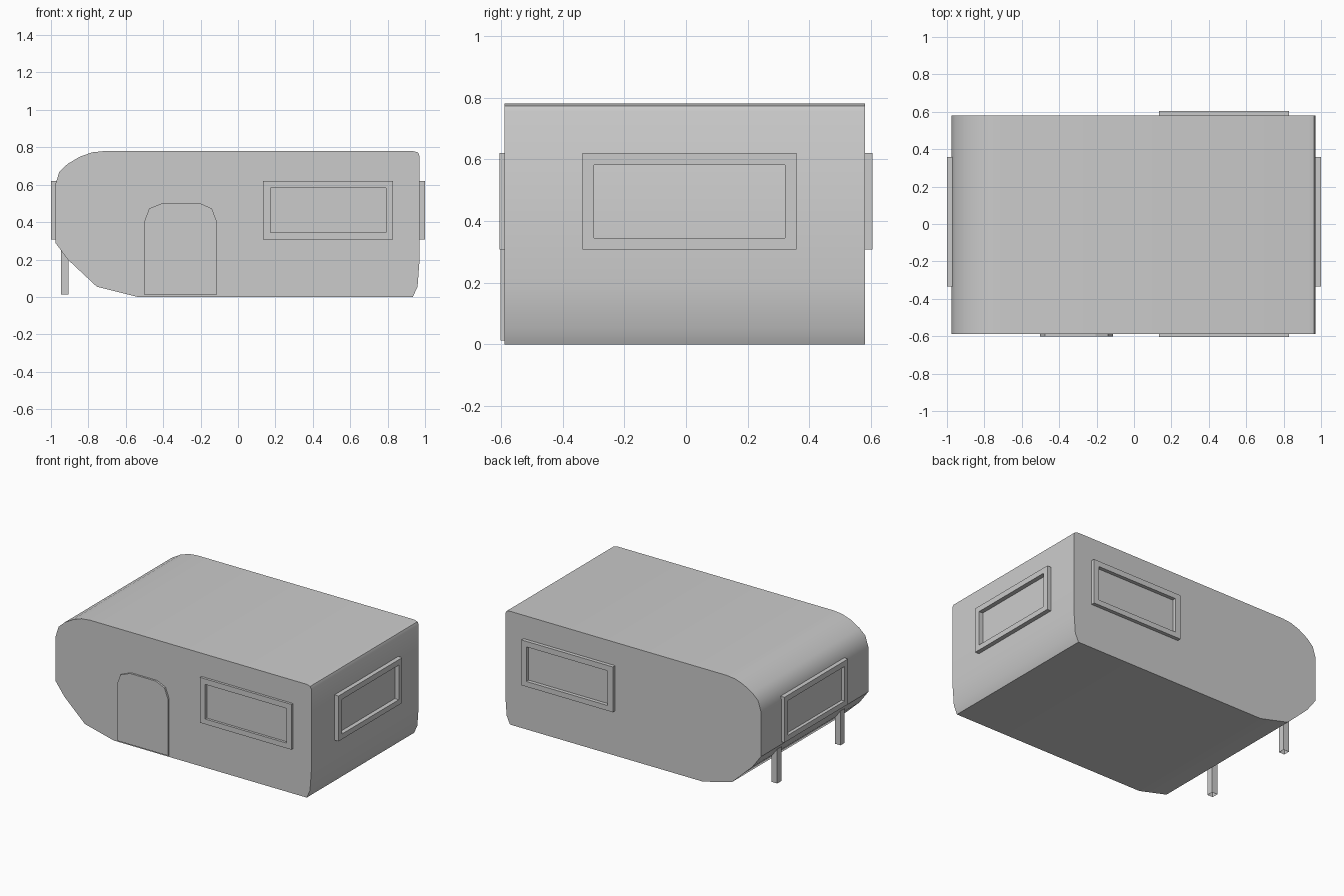
import bpy, bmesh

if "Cube" in bpy.data.objects:
    bpy.data.objects.remove(bpy.data.objects["Cube"])


def make_object(name, bm, smooth=False):
    bmesh.ops.recalc_face_normals(bm, faces=bm.faces)
    mesh = bpy.data.meshes.new(name)
    bm.to_mesh(mesh)
    bm.free()
    obj = bpy.data.objects.new(name, mesh)
    bpy.context.collection.objects.link(obj)
    if smooth:
        bpy.ops.object.select_all(action='DESELECT')
        obj.select_set(True)
        bpy.context.view_layer.objects.active = obj
        bpy.ops.object.shade_smooth_by_angle(angle=0.6)
    return obj


def extrude_profile(name, profile, y0, y1, smooth=False):
    """Extrude an (x, z) outline from y0 to y1."""
    bm = bmesh.new()
    a = [bm.verts.new((x, y0, z)) for x, z in profile]
    b = [bm.verts.new((x, y1, z)) for x, z in profile]
    n = len(a)
    bm.faces.new(a)
    bm.faces.new(b[::-1])
    for i in range(n):
        j = (i + 1) % n
        bm.faces.new((a[i], b[i], b[j], a[j]))
    return make_object(name, bm, smooth)


def window_frame(name, outer, inner, d0, d1, axis):
    """Rectangular ring; outer/inner are (u0, u1, z0, z1), depth runs d0 to d1."""
    bm = bmesh.new()
    rings = []
    for d in (d0, d1):
        for u0, u1, z0, z1 in (outer, inner):
            corners = [(u0, z0), (u1, z0), (u1, z1), (u0, z1)]
            rings.append([bm.verts.new((u, d, z) if axis == 'y' else (d, u, z))
                          for u, z in corners])
    back_out, back_in, front_out, front_in = rings
    loops = (back_out, front_out, front_in, back_in)
    for k in range(4):
        p, q = loops[k], loops[(k + 1) % 4]
        for i in range(4):
            j = (i + 1) % 4
            bm.faces.new((p[i], p[j], q[j], q[i]))
    return make_object(name, bm)


# Cabin shell
body = [(-0.535, 0.0), (0.935, 0.0), (0.96, 0.055), (0.97, 0.19),
        (0.97, 0.755), (0.962, 0.773), (0.935, 0.78), (-0.715, 0.78),
        (-0.78, 0.773), (-0.845, 0.75), (-0.91, 0.712), (-0.955, 0.67),
        (-0.977, 0.60), (-0.977, 0.29), (-0.91, 0.20), (-0.755, 0.055)]
extrude_profile("cabin_body", body, -0.588, 0.58, smooth=True)

# Side door
door = [(-0.502, 0.013), (-0.502, 0.40), (-0.475, 0.473), (-0.402, 0.502),
        (-0.205, 0.502), (-0.14, 0.473), (-0.112, 0.40), (-0.112, 0.013)]
extrude_profile("side_door", door, -0.601, -0.58)

# Window frames on the long sides
side_outer = (0.134, 0.83, 0.308, 0.62)
side_inner = (0.174, 0.792, 0.344, 0.582)
window_frame("front_window_frame", side_outer, side_inner, -0.58, -0.605, 'y')
window_frame("back_window_frame", side_outer, side_inner, 0.572, 0.605, 'y')

# Window frames on the two ends
end_outer = (-0.335, 0.358, 0.308, 0.62)
end_inner = (-0.298, 0.321, 0.344, 0.582)
window_frame("right_window_frame", end_outer, end_inner, 0.96, 1.0, 'x')
window_frame("left_window_frame", end_outer, end_inner, -0.962, -1.0, 'x')

# Support legs: square tubes with open ends
for name, y in (("support_leg_back", 0.338), ("support_leg_front", -0.35)):
    bm = bmesh.new()
    bmesh.ops.create_cube(bm, size=1)
    ends = [f for f in bm.faces if abs(f.normal.z) > 0.9]
    bmesh.ops.delete(bm, geom=ends, context='FACES_ONLY')
    for v in bm.verts:
        v.co = (-0.926 + v.co.x * 0.042, y + v.co.y * 0.044,
                0.013 if v.co.z < 0 else 0.265)
    make_object(name, bm)
